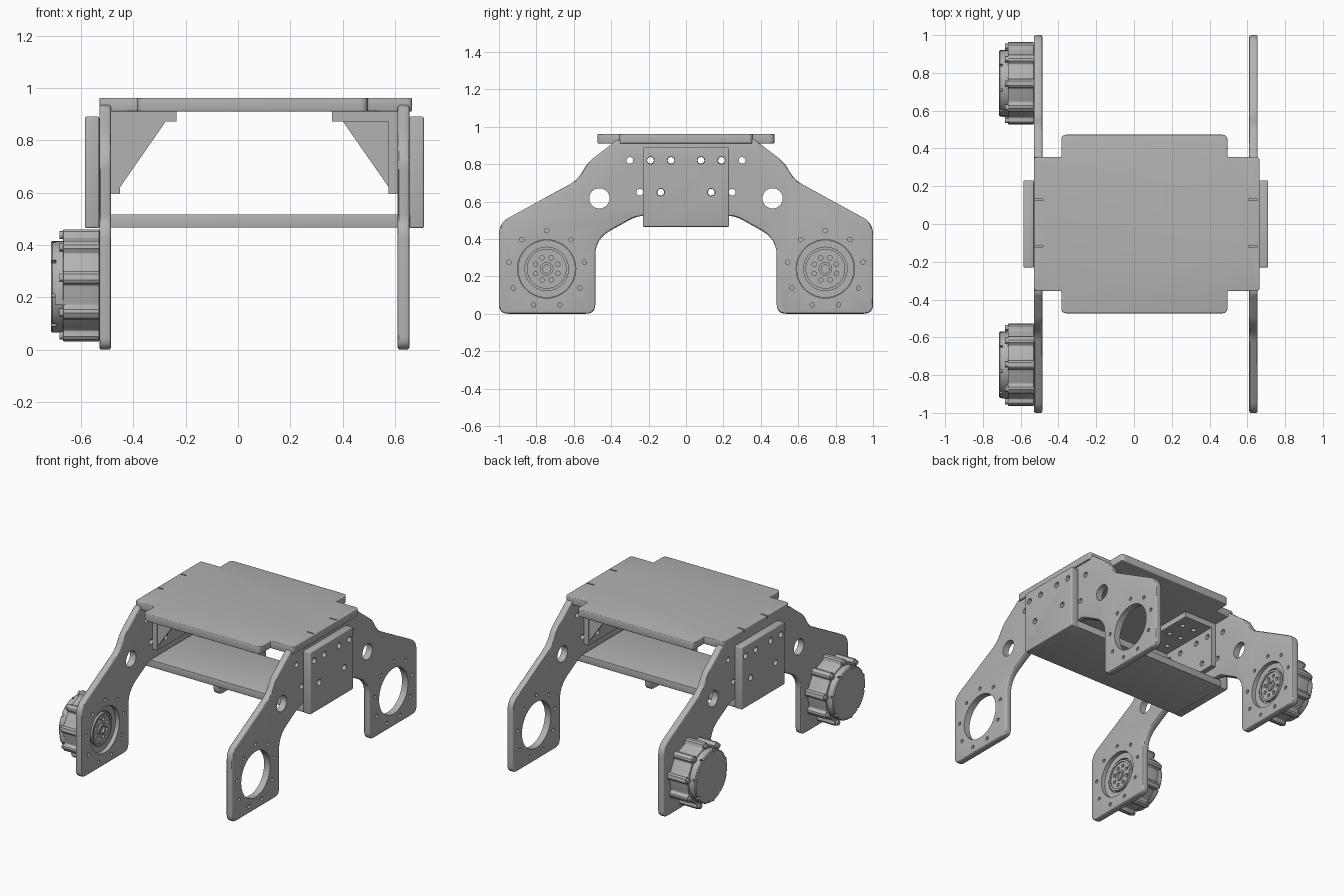
import bpy, bmesh, math
from math import sin, cos, pi, radians
from mathutils import Vector

cube = bpy.data.objects.get("Cube")
if cube:
    bpy.data.objects.remove(cube, do_unlink=True)

grey = bpy.data.materials.new("plain_grey")
grey.use_nodes = True
COLOUR = (0.45, 0.45, 0.45, 1)
grey.diffuse_color = COLOUR
grey.node_tree.nodes["Principled BSDF"].inputs["Base Color"].default_value = COLOUR

AXES = {"x": lambda a, b, t: (t, a, b),
        "y": lambda a, b, t: (a, t, b),
        "z": lambda a, b, t: (a, b, t)}


def add_prism(bm, pts, axis, lo, hi):
    """Extrude a 2D outline along an axis."""
    f = AXES[axis]
    low = [bm.verts.new(f(a, b, lo)) for a, b in pts]
    top = [bm.verts.new(f(a, b, hi)) for a, b in pts]
    n = len(pts)
    faces = [bm.faces.new(low[::-1]), bm.faces.new(top)]
    for i in range(n):
        j = (i + 1) % n
        faces.append(bm.faces.new((low[i], low[j], top[j], top[i])))
    bmesh.ops.recalc_face_normals(bm, faces=faces)


def rect(a0, a1, b0, b1):
    return [(a0, b0), (a1, b0), (a1, b1), (a0, b1)]


def circle(a, b, r, n=24):
    return [(a + r * cos(2 * pi * i / n), b + r * sin(2 * pi * i / n)) for i in range(n)]


def rounded(corners, steps=6):
    """Round each (a, b, radius) corner of an outline."""
    out, n = [], len(corners)
    for i, (a, b, r) in enumerate(corners):
        p = Vector((a, b))
        if r == 0:
            out.append((a, b))
            continue
        prev = p + (Vector(corners[i - 1][:2]) - p).normalized() * r
        nxt = p + (Vector(corners[(i + 1) % n][:2]) - p).normalized() * r
        for s in range(steps + 1):
            t = s / steps
            out.append(tuple(prev * (1 - t) ** 2 + p * 2 * t * (1 - t) + nxt * t * t))
    return out


def finish(name, bm, bevel=0, holes=()):
    """Make the object, soften its rims, cut its holes."""
    def make(label, b):
        me = bpy.data.meshes.new(label)
        b.to_mesh(me)
        b.free()
        ob = bpy.data.objects.new(label, me)
        bpy.context.collection.objects.link(ob)
        return ob

    ob = make(name, bm)
    ob.data.materials.append(grey)
    bpy.ops.object.select_all(action="DESELECT")
    bpy.context.view_layer.objects.active = ob
    ob.select_set(True)
    if bevel:
        m = ob.modifiers.new("rim", "BEVEL")
        m.width, m.segments, m.limit_method, m.angle_limit = bevel, 3, "ANGLE", radians(50)
        bpy.ops.object.modifier_apply(modifier=m.name)
    if holes:
        cb = bmesh.new()
        for hole in holes:
            add_prism(cb, *hole)
        cutter = make("cutter", cb)
        cutter.hide_render = True
        m = ob.modifiers.new("holes", "BOOLEAN")
        m.operation, m.solver, m.object = "DIFFERENCE", "EXACT", cutter
        bpy.ops.object.modifier_apply(modifier=m.name)
        bpy.data.objects.remove(cutter, do_unlink=True)
    bpy.ops.object.shade_smooth_by_angle(angle=radians(30))
    return ob


def prism(name, pts, axis, lo, hi, bevel=0, holes=()):
    bm = bmesh.new()
    add_prism(bm, pts, axis, lo, hi)
    return finish(name, bm, bevel, holes)


def lathe(name, profile, y, z, holes=(), n=48):
    """Turn a (radius, x) profile about a line parallel to x."""
    bm = bmesh.new()
    verts = [bm.verts.new((x, y + r, z)) for r, x in profile]
    edges = [bm.edges.new(p) for p in zip(verts, verts[1:])]
    bmesh.ops.spin(bm, geom=verts + edges, cent=(0, y, z), axis=(1, 0, 0),
                   angle=2 * pi, steps=n)
    bmesh.ops.remove_doubles(bm, verts=bm.verts, dist=1e-4)
    bmesh.ops.recalc_face_normals(bm, faces=bm.faces)
    return finish(name, bm, 0, holes)


MOTOR_Y, MOTOR_Z, LUGS = 0.745, 0.24, 9
lug_angles = [pi / 2 + 2 * pi * i / LUGS for i in range(LUGS)]
screws = [(s * y, z) for s in (-1, 1) for y, z in ((0.08, 0.82), (0.19, 0.82), (0.135, 0.65))]


def through(points, r, lo=-2, hi=2, axis="x", n=16):
    return [(circle(a, b, r, n), axis, lo, hi) for a, b in points]


# Arched leg plates, one outline mirrored front to back
half = [(0.365, 0.935, 0.02), (0.40, 0.905, 0.02), (0.525, 0.81, 0.04), (0.58, 0.715, 0.05),
        (1, 0.485, 0.06), (1, 0, 0.05), (0.485, 0, 0.05), (0.485, 0.4, 0.09), (0.26, 0.525, 0.05)]
arch = rounded(half + [(-y, z, r) for y, z, r in reversed(half)])
leg_holes = through(screws, 0.018)
for s in (-1, 1):
    leg_holes += through([(s * 0.3, 0.82), (s * 0.247, 0.65)], 0.018)
    leg_holes += through([(s * 0.463, 0.617)], 0.054, n=32)
    leg_holes += through([(s * MOTOR_Y, MOTOR_Z)], 0.156, n=48)
    leg_holes += through([(s * MOTOR_Y + 0.205 * cos(t), MOTOR_Z + 0.205 * sin(t))
                          for t in lug_angles], 0.012)
prism("right_leg_plate", arch, "x", -0.53, -0.485, 0.01, leg_holes)
prism("left_leg_plate", arch, "x", 0.61, 0.655, 0.01, leg_holes)

# Side plates and lower deck
panel = rect(-0.23, 0.23, 0.465, 0.89)
prism("right_side_plate", panel, "x", -0.585, -0.53, 0.006, through(screws, 0.02))
prism("left_side_plate", panel, "x", 0.655, 0.71, 0.006, through(screws, 0.02))
prism("lower_deck", rect(-0.535, 0.66, -0.228, 0.228), "z", 0.466, 0.516, 0.004)

# Top deck with stepped corners and narrow slits
X0, X1, XI0, XI1, YO, YI = -0.53, 0.665, -0.385, 0.495, 0.473, 0.355
deck = rounded([(X0, -YI, 0.02), (XI0, -YI, 0), (XI0, -YO, 0.03), (XI1, -YO, 0.03),
                (XI1, -YI, 0), (X1, -YI, 0.02), (X1, YI, 0.02), (XI1, YI, 0),
                (XI1, YO, 0.03), (XI0, YO, 0.03), (XI0, YI, 0), (X0, YI, 0.02)])
slits = [(rect(x, x + 0.05, y, y + 0.009), "z", 0.94, 1)
         for x in (-0.533, 0.605) for y in (-0.122, 0.124)]
prism("top_deck", deck, "z", 0.91, 0.962, 0.005, slits)


# Angle brackets with one gusset each
def bracket(name, wall, d):
    L = [(wall, 0.91), (wall + d * 0.25, 0.91), (wall + d * 0.25, 0.872),
         (wall + d * 0.035, 0.872), (wall + d * 0.035, 0.595), (wall, 0.595)]
    deck_holes = through([(wall + d * x, y) for x in (0.1, 0.19) for y in (-0.13, 0, 0.13)],
                         0.016, 0.8, 1, "z")
    prism(name, L, "y", -0.23, 0.23, 0, through(screws, 0.018) + deck_holes)
    gusset = [(wall + d * 0.034, 0.873), (wall + d * 0.21, 0.873), (wall + d * 0.034, 0.62)]
    lo, hi = sorted((-d * 0.228, -d * 0.212))
    prism(name + "_gusset", gusset, "y", lo, hi)


bracket("right_bracket", -0.485, 1)
bracket("left_bracket", 0.61, -1)

# Motors on the outside of the right leg plate
for label, y in (("front", -MOTOR_Y), ("back", MOTOR_Y)):
    z = MOTOR_Z
    # Ribbed housing
    ring = []
    for t in lug_angles:
        for deg, r in ((-14, 0.188), (-8, 0.19), (-6, 0.212), (-3, 0.219),
                       (3, 0.219), (6, 0.212), (8, 0.19), (14, 0.188)):
            a = t + radians(deg)
            ring.append((y + r * cos(a), z + r * sin(a)))
    prism(label + "_motor_housing", ring, "x", -0.668, -0.53, 0.004)
    # Screw heads on the lugs
    bm = bmesh.new()
    for t in lug_angles:
        add_prism(bm, circle(y + 0.198 * cos(t), z + 0.198 * sin(t), 0.016, 12),
                  "x", -0.682, -0.66)
    finish(label + "_motor_screws", bm)
    # End cap with rim notches
    notches = []
    for i in range(8):
        a = 2 * pi * i / 8 + 0.2
        u, v = Vector((cos(a), sin(a))), Vector((-sin(a), cos(a)))
        c = Vector((y, z))
        quad = [c + u * p + v * q for p, q in ((0.158, -0.007), (0.2, -0.007),
                                               (0.2, 0.007), (0.158, 0.007))]
        notches.append(([tuple(q) for q in quad], "x", -0.73, -0.695))
    lathe(label + "_motor_cap", [(0, -0.66), (0.175, -0.66), (0.175, -0.709),
                                 (0.169, -0.715), (0, -0.715)], y, z, notches)
    # Connector block
    prism(label + "_motor_connector", rect(y - 0.178, y - 0.1, z - 0.07, z + 0.015),
          "x", -0.7, -0.66, 0.003)
    # Output face with groove, stepped rotor and hub
    face = [(0, -0.535), (0.154, -0.535), (0.154, -0.512), (0.116, -0.512), (0.116, -0.526),
            (0.106, -0.526), (0.106, -0.505), (0.092, -0.505), (0.092, -0.512),
            (0.036, -0.512), (0.036, -0.5), (0.022, -0.5), (0.022, -0.515), (0, -0.515)]
    bolts = [(y + 0.064 * cos(k * pi / 4 + 0.4), z + 0.064 * sin(k * pi / 4 + 0.4))
             for k in range(8)]
    lathe(label + "_motor_rotor", face, y, z, through(bolts, 0.012, -0.528, -0.45))
